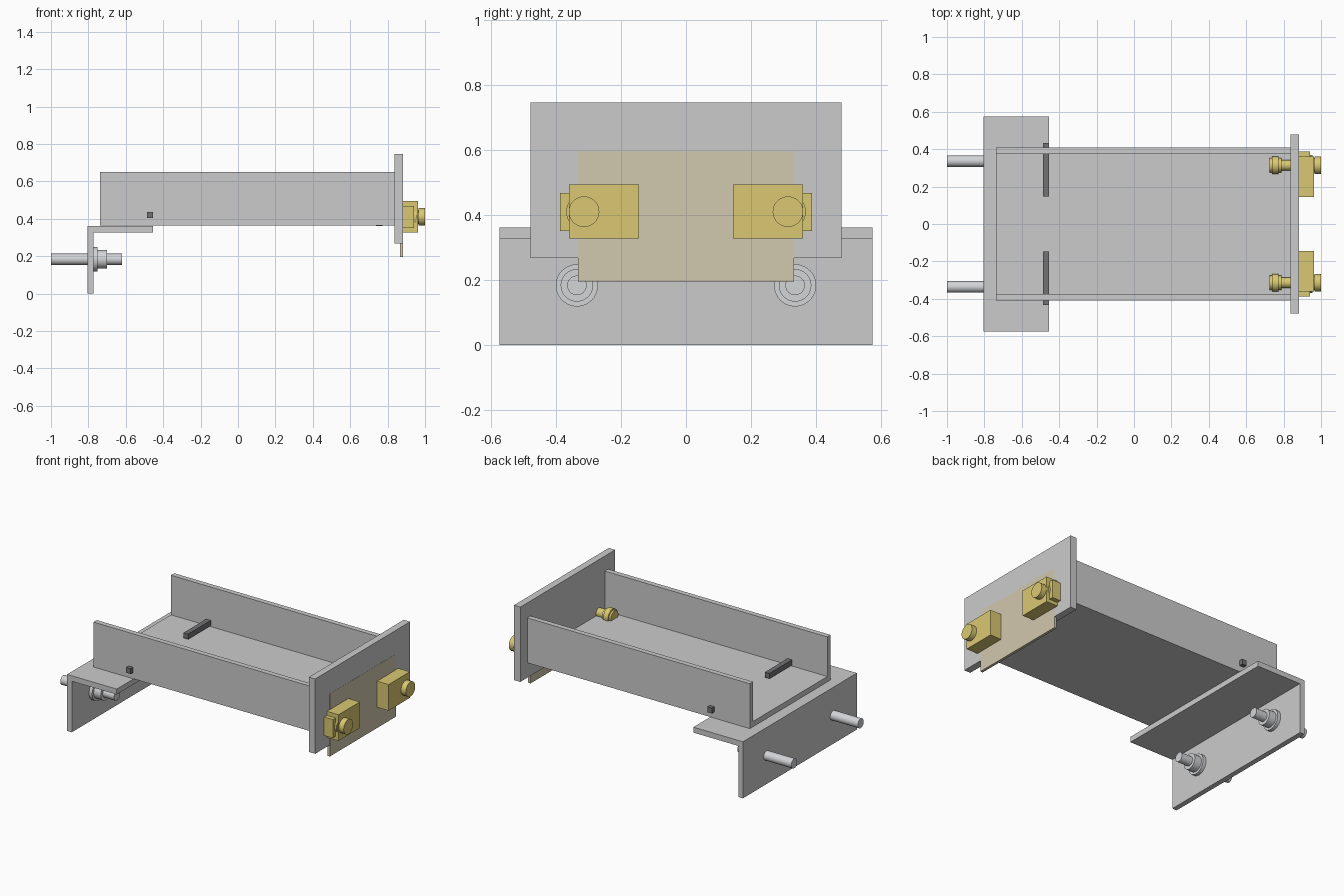
import bpy, bmesh
from math import pi

if "Cube" in bpy.data.objects:
    bpy.data.objects.remove(bpy.data.objects["Cube"])


def mat(name, r, g, b):
    m = bpy.data.materials.new(name)
    m.diffuse_color = (r, g, b, 1)
    m.use_nodes = True
    m.node_tree.nodes["Principled BSDF"].inputs["Base Color"].default_value = m.diffuse_color
    return m


brass = mat("brass", 0.70, 0.58, 0.17)
steel = mat("bright_steel", 0.65, 0.66, 0.68)
cream = mat("cream_board", 0.64, 0.58, 0.42)
dark = mat("dark_grey", 0.17, 0.17, 0.18)


def finish(name, bm, m=None, smooth=False):
    bmesh.ops.recalc_face_normals(bm, faces=bm.faces)
    me = bpy.data.meshes.new(name)
    bm.to_mesh(me)
    bm.free()
    ob = bpy.data.objects.new(name, me)
    bpy.context.collection.objects.link(ob)
    if m:
        me.materials.append(m)
    if smooth:
        bpy.ops.object.select_all(action='DESELECT')
        ob.select_set(True)
        bpy.context.view_layer.objects.active = ob
        bpy.ops.object.shade_smooth_by_angle(angle=pi / 6)
    return ob


def box(name, x, y, z, m=None):
    bm = bmesh.new()
    bmesh.ops.create_cube(bm, size=1)
    for v in bm.verts:
        v.co = [lo + (c + 0.5) * (hi - lo) for c, (lo, hi) in zip(v.co, (x, y, z))]
    return finish(name, bm, m)


def extrude(name, pts, vec):
    bm = bmesh.new()
    f = bm.faces.new([bm.verts.new(p) for p in pts])
    r = bmesh.ops.extrude_face_region(bm, geom=[f])
    verts = [v for v in r["geom"] if isinstance(v, bmesh.types.BMVert)]
    bmesh.ops.translate(bm, verts=verts, vec=vec)
    # keep the starting cap
    if not f.is_valid:
        bmesh.ops.holes_fill(bm, edges=bm.edges)
    return finish(name, bm)


def lathe(name, profile, y, z, m):
    """Revolve (x, radius) points about an x-parallel axis."""
    n = 40
    bm = bmesh.new()
    prof = [bm.verts.new((x, y, z + r)) for x, r in profile]
    edges = [bm.edges.new(p) for p in zip(prof, prof[1:])]
    bmesh.ops.spin(bm, geom=prof + edges, cent=(0, y, z), axis=(1, 0, 0),
                   angle=2 * pi, steps=n)
    bmesh.ops.remove_doubles(bm, verts=bm.verts, dist=1e-5)
    return finish(name, bm, m, True)


# L-shaped mounting angle
L = [(-0.805, 0), (-0.772, 0), (-0.772, 0.326), (-0.455, 0.326),
     (-0.455, 0.361), (-0.805, 0.361)]
extrude("mounting_angle", [(x, -0.575, z) for x, z in L], (0, 1.15, 0))

# open U-shaped channel
U = [(-0.408, 0.363), (0.408, 0.363), (0.408, 0.65), (0.375, 0.65),
     (0.375, 0.397), (-0.375, 0.397), (-0.375, 0.65), (-0.408, 0.65)]
extrude("channel", [(-0.737, y, z) for y, z in U], (1.573, 0, 0))

# end plate and thin board on its outer face
box("end_plate", (0.836, 0.881), (-0.479, 0.479), (0.268, 0.746))
box("thin_board", (0.865, 0.882), (-0.333, 0.333), (0.195, 0.595), cream)

for s, side in ((-1, "front"), (1, "rear")):
    def span(a, b):
        return tuple(sorted((s * a, s * b)))

    # locking bar through the channel wall
    box(side + "_locking_bar", (-0.487, -0.455), span(0.147, 0.434), (0.403, 0.437), dark)

    # bolt through the angle, with washer and collar
    yb, zb = s * 0.336, 0.183
    lathe(side + "_bolt", [(-1, 0), (-1, 0.03), (-0.62, 0.03), (-0.62, 0)], yb, zb, steel)
    lathe(side + "_washer", [(-0.772, 0.03), (-0.772, 0.065), (-0.75, 0.065),
                             (-0.75, 0.03)], yb, zb, steel)
    lathe(side + "_bolt_collar", [(-0.75, 0.03), (-0.75, 0.05), (-0.70, 0.05),
                                  (-0.70, 0.03)], yb, zb, steel)

    # brass clamp block on the end plate, with side step
    box(side + "_clamp_block", (0.881, 0.963), span(0.145, 0.36), (0.327, 0.494), brass)
    box(side + "_clamp_step", (0.881, 0.942), span(0.36, 0.388), (0.35, 0.468), brass)

    # brass screw: outer head, shaft, inner ribbed nut
    yc, zc = s * 0.314, 0.41
    lathe(side + "_screw_head", [(0.881, 0), (0.881, 0.055), (0.954, 0.055), (0.954, 0.038),
                                 (0.965, 0.038), (0.965, 0.047), (1.0, 0.047), (1.0, 0)],
          yc, zc, brass)
    lathe(side + "_screw_nut", [(0.725, 0), (0.725, 0.038), (0.738, 0.038), (0.738, 0.048),
                                (0.772, 0.048), (0.772, 0.038), (0.788, 0.038),
                                (0.788, 0.029), (0.84, 0.029), (0.84, 0)],
          yc, zc, brass)
